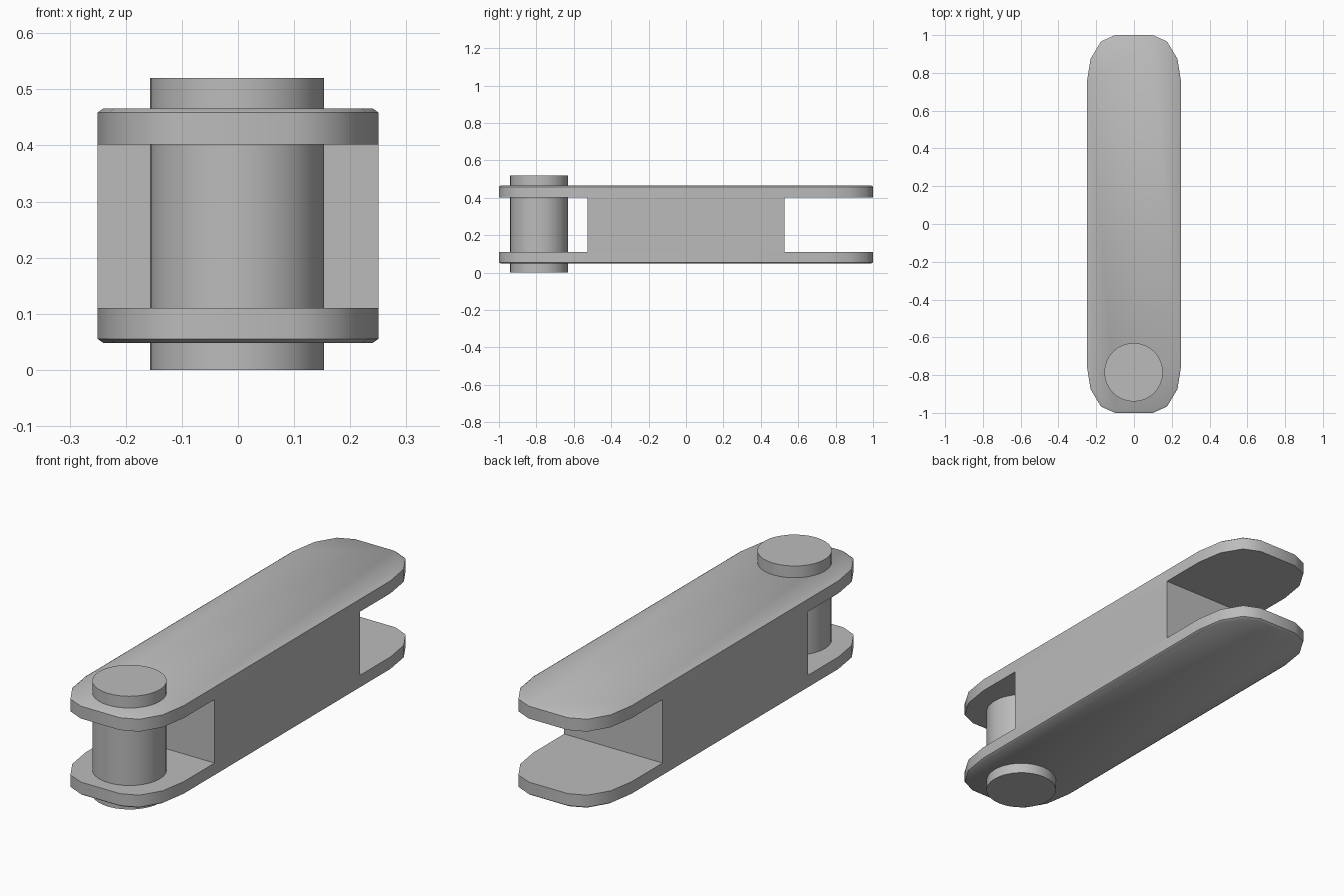
import bpy, bmesh, math

cube = bpy.data.objects.get("Cube")
if cube:
    bpy.data.objects.remove(cube, do_unlink=True)

steel = bpy.data.materials.new("grey_steel")
steel.use_nodes = True
GREY = (0.5, 0.5, 0.5, 1)
steel.diffuse_color = GREY
steel.node_tree.nodes["Principled BSDF"].inputs["Base Color"].default_value = GREY


def prism(name, outline, z0, z1, chamfer=0):
    """Extrude an outline from z0 to z1; z1 may lie below, chamfer goes on the z1 rim."""
    bm = bmesh.new()
    base = bm.faces.new([bm.verts.new((x, y, z0)) for x, y in outline])
    shoulder = z1 - math.copysign(0.7 * chamfer, z1 - z0)
    parts = bmesh.ops.extrude_face_region(bm, geom=[base], use_keep_orig=True)["geom"]
    cap = next(g for g in parts if isinstance(g, bmesh.types.BMFace))
    for v in cap.verts:
        v.co.z = shoulder
    if chamfer:
        bmesh.ops.inset_region(bm, faces=[cap], thickness=chamfer, use_even_offset=True)
        for v in cap.verts:
            v.co.z = z1
    bmesh.ops.recalc_face_normals(bm, faces=bm.faces)
    mesh = bpy.data.meshes.new(name)
    bm.to_mesh(mesh)
    bm.free()
    mesh.materials.append(steel)
    obj = bpy.data.objects.new(name, mesh)
    bpy.context.collection.objects.link(obj)
    bpy.ops.object.select_all(action="DESELECT")
    obj.select_set(True)
    bpy.context.view_layer.objects.active = obj
    bpy.ops.object.shade_smooth_by_angle(angle=math.radians(40))
    return obj


# Link plates: long outline with elliptical corners of three segments
link = []
for sx, sy, start in ((1, 1, 0), (-1, 1, 90), (-1, -1, 180), (1, -1, 270)):
    for i in range(4):
        a = math.radians(start + 30 * i)
        link.append((sx * 0.1 + 0.15 * math.cos(a), sy * 0.75 + 0.25 * math.sin(a)))
prism("upper_plate", link, 0.402, 0.466, 0.01)
prism("lower_plate", link, 0.11, 0.048, 0.01)

# Solid block joining the plates
block = [(0.25, 0.527), (-0.25, 0.527), (-0.25, -0.527), (0.25, -0.527)]
prism("middle_block", block, 0.11, 0.402)

# Hinge pin through one end
ring = [math.tau * i / 32 for i in range(32)]
pin = [(-0.002 + 0.155 * math.cos(a), -0.785 + 0.155 * math.sin(a)) for a in ring]
prism("hinge_pin", pin, 0, 0.52)
